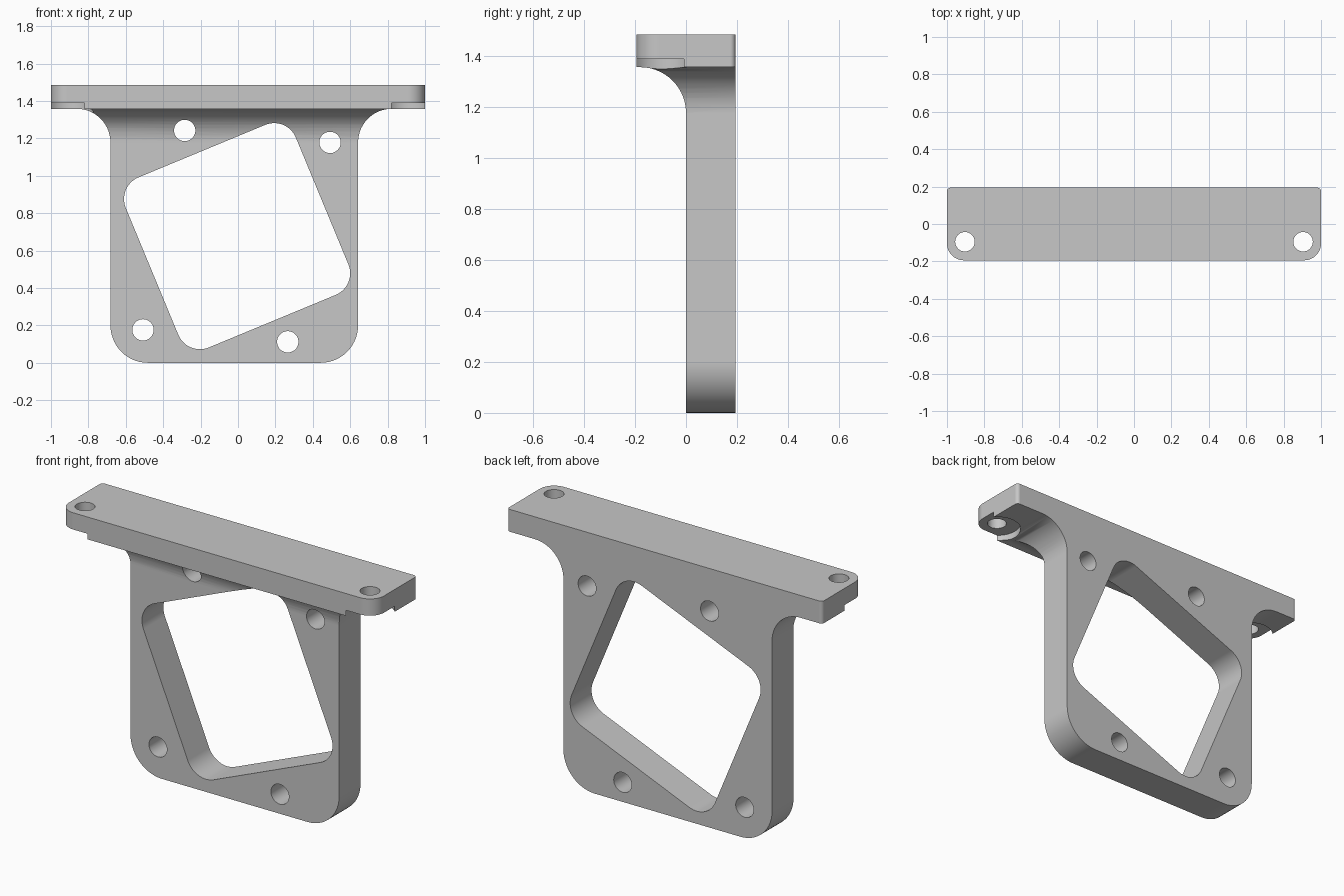
import bpy, bmesh, math
from mathutils import Vector, Matrix

cube = bpy.data.objects.get("Cube")
if cube:
    bpy.data.objects.remove(cube, do_unlink=True)

grey = bpy.data.materials.new("plain grey")
grey.use_nodes = True
colour = (0.57, 0.57, 0.57, 1)
grey.diffuse_color = colour
grey.node_tree.nodes["Principled BSDF"].inputs["Base Color"].default_value = colour

HALF_DEPTH = 0.194
FLANGE_BOTTOM, FLANGE_TOP = 1.358, 1.486
FILLET = 0.18
CENTRE = Vector((-0.005, 0.677))


def rounded(corners, steps=14):
    """Outline from (u, v, radius) corners, each rounded by an arc."""
    points = []
    for i, (u, v, r) in enumerate(corners):
        p = Vector((u, v))
        if r == 0:
            points.append(p)
            continue
        a = (Vector(corners[i - 1][:2]) - p).normalized()
        b = (Vector(corners[(i + 1) % len(corners)][:2]) - p).normalized()
        half = a.angle(b) / 2
        mid = p + (a + b).normalized() * r / math.sin(half)
        start = (p + a * r / math.tan(half) - mid).normalized()
        end = (p + b * r / math.tan(half) - mid).normalized()
        points += [mid + r * start.slerp(end, k / steps) for k in range(steps + 1)]
    return points


def circle(u, v, r, count=48):
    return [Vector((u + r * math.cos(t * math.tau / count),
                    v + r * math.sin(t * math.tau / count))) for t in range(count)]


def prism(name, outline, axis, low, high):
    """Extrude a flat outline along the given axis."""
    place = {"x": lambda p, d: (d, p.x, p.y),
             "y": lambda p, d: (p.x, d, p.y),
             "z": lambda p, d: (p.x, p.y, d)}[axis]
    bm = bmesh.new()
    base = bm.faces.new([bm.verts.new(place(p, low)) for p in outline])
    top = bmesh.ops.extrude_face_region(bm, geom=[base])["geom"]
    shift = Vector(place(Vector((0, 0)), high - low))
    bmesh.ops.translate(bm, vec=shift,
                        verts=[g for g in top if isinstance(g, bmesh.types.BMVert)])
    bmesh.ops.recalc_face_normals(bm, faces=bm.faces)
    mesh = bpy.data.meshes.new(name)
    bm.to_mesh(mesh)
    bm.free()
    mesh.materials.append(grey)
    obj = bpy.data.objects.new(name, mesh)
    bpy.context.collection.objects.link(obj)
    return obj


def combine(target, tool, operation):
    """Apply a boolean and discard the tool."""
    tool.hide_render = True
    mod = target.modifiers.new("combine", "BOOLEAN")
    mod.operation, mod.object, mod.solver = operation, tool, "EXACT"
    bpy.context.view_layer.objects.active = target
    bpy.ops.object.modifier_apply(modifier=mod.name)
    bpy.data.objects.remove(tool, do_unlink=True)


# Upright plate: front outline flaring into the flange
left, right, inside = -0.682, 0.642, 1.42
bracket = prism("mounting_bracket", rounded([
    (left, 0, 0.2), (right, 0, 0.2),
    (right, FLANGE_BOTTOM, FILLET), (right + FILLET, FLANGE_BOTTOM, 0),
    (right + FILLET, inside, 0), (left - FILLET, inside, 0),
    (left - FILLET, FLANGE_BOTTOM, 0), (left, FLANGE_BOTTOM, FILLET)]),
    "y", -0.4, 0.4)

# Side outline gives the thickness and the front fillet
side = prism("side_outline", rounded([
    (HALF_DEPTH, -0.1, 0), (HALF_DEPTH, inside, 0), (-FILLET, inside, 0),
    (-FILLET, FLANGE_BOTTOM, 0), (0, FLANGE_BOTTOM, FILLET), (0, -0.1, 0)]),
    "x", -1.2, 1.2)
combine(bracket, side, "INTERSECT")

# Top flange
flange = prism("top_flange", rounded([
    (-1, -HALF_DEPTH, 0.09), (1, -HALF_DEPTH, 0.09),
    (1, HALF_DEPTH, 0.02), (-1, HALF_DEPTH, 0.02)]),
    "z", FLANGE_BOTTOM, FLANGE_TOP)
combine(bracket, flange, "UNION")

# Tilted square window
turn = Matrix.Rotation(math.radians(22.5), 2)
h = 0.492
square = rounded([(-h, -h, 0.125), (h, -h, 0.125), (h, h, 0.125), (-h, h, 0.125)])
combine(bracket, prism("window_cutter", [CENTRE + turn @ p for p in square],
                       "y", -0.5, 0.5), "DIFFERENCE")

# Four screw holes through the plate
for u, v in ((-0.285, 1.242), (0.492, 1.178), (-0.508, 0.176), (0.266, 0.112)):
    combine(bracket, prism("screw_cutter", circle(u, v, 0.057), "y", -0.5, 0.5),
            "DIFFERENCE")

# Flange holes with shallow recesses underneath
for x in (-0.904, 0.904):
    combine(bracket, prism("recess_cutter", circle(x, -0.095, 0.13), "z", 1.1, 1.39),
            "DIFFERENCE")
    combine(bracket, prism("hole_cutter", circle(x, -0.095, 0.052), "z", 1.2, 1.6),
            "DIFFERENCE")

# Smooth arcs, crisp edges
bpy.ops.object.select_all(action="DESELECT")
bracket.select_set(True)
bpy.context.view_layer.objects.active = bracket
bpy.ops.object.shade_smooth_by_angle(angle=math.radians(30))
weighted = bracket.modifiers.new("flat_face_normals", "WEIGHTED_NORMAL")
weighted.keep_sharp = True
